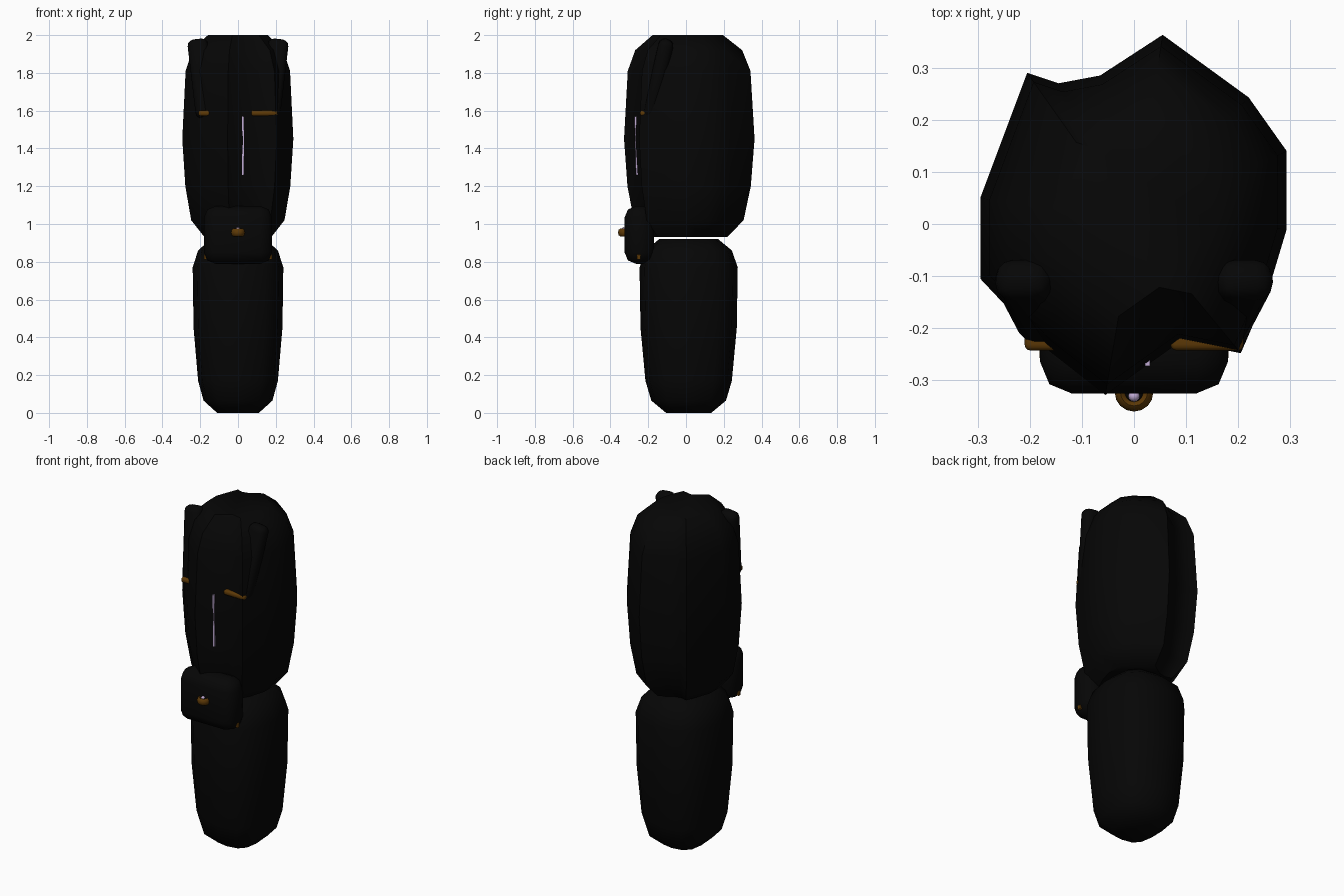
import bpy, bmesh, math
from mathutils import Vector

cube = bpy.data.objects.get("Cube")
if cube:
    bpy.data.objects.remove(cube, do_unlink=True)


def material(name, color):
    m = bpy.data.materials.new(name)
    m.use_nodes = True
    m.diffuse_color = (*color, 1)
    m.node_tree.nodes["Principled BSDF"].inputs["Base Color"].default_value = (*color, 1)
    return m


BLACK = material("soft black", (0.0018, 0.0018, 0.0018))
BRASS = material("dark brass", (0.11, 0.041, 0.002))
LILAC = material("pale lilac", (0.55, 0.42, 0.68))


def finish(name, bm, mat, angle=50):
    bmesh.ops.recalc_face_normals(bm, faces=bm.faces)
    mesh = bpy.data.meshes.new(name)
    bm.to_mesh(mesh)
    bm.free()
    mesh.materials.append(mat)
    ob = bpy.data.objects.new(name, mesh)
    bpy.context.collection.objects.link(ob)
    bpy.ops.object.select_all(action='DESELECT')
    ob.select_set(True)
    bpy.context.view_layer.objects.active = ob
    bpy.ops.object.shade_smooth_by_angle(angle=math.radians(angle))
    return ob


def loft(name, outline, profile, mat, center_y=0):
    """Stack scaled copies of an outline; profile holds (height, scale)."""
    bm = bmesh.new()
    rings = [[bm.verts.new((x * s, y * s + center_y, z)) for x, y in outline]
             for z, s in profile]
    n = len(outline)
    for a, b in zip(rings, rings[1:]):
        for i in range(n):
            j = (i + 1) % n
            bm.faces.new((a[i], a[j], b[j], b[i]))
    bm.faces.new(rings[0])
    bm.faces.new(rings[-1])
    return finish(name, bm, mat)


def rounded_box(name, center, size, radius, mat, segments=3):
    bm = bmesh.new()
    bmesh.ops.create_cube(bm, size=1)
    for v in bm.verts:
        v.co = Vector(v.co[i] * size[i] for i in range(3))
    if radius:
        bmesh.ops.bevel(bm, geom=bm.edges[:], offset=radius, segments=segments,
                        profile=0.5, affect='EDGES')
    ob = finish(name, bm, mat)
    ob.location = center
    return ob


# Irregular upper body
upper_outline = [(0.055, 0.363), (0.22, 0.243), (0.293, 0.14), (0.293, -0.01),
                 (0.26, -0.12), (0.205, -0.248), (0.09, -0.225), (-0.055, -0.328),
                 (-0.17, -0.238), (-0.295, -0.105), (-0.295, 0.05), (-0.205, 0.29),
                 (-0.145, 0.27), (-0.065, 0.285)]
upper_profile = [(0.93, 0.6), (1.02, 0.84), (1.2, 0.945), (1.45, 1), (1.81, 0.94),
                 (1.92, 0.82), (2.0, 0.54)]
loft("upper_body", upper_outline, upper_profile, BLACK)


# Tapered lower body with a squarish round section
def squarish(c):
    return math.copysign(abs(c) ** 0.76, c) if abs(c) > 1e-6 else 0


lower_outline = [(0.24 * squarish(math.sin(a)), 0.26 * squarish(math.cos(a)))
                 for a in (math.tau * i / 12 for i in range(12))]
lower_profile = [(0, 0.46), (0.065, 0.76), (0.17, 0.88), (0.45, 0.98), (0.77, 1),
                 (0.86, 0.88), (0.92, 0.6)]
loft("lower_body", lower_outline, lower_profile, BLACK, 0.014)

# Shoulder straps leaning in towards their buckles, and pouch side studs
for side, word in ((1, "left"), (-1, "right")):
    strap = rounded_box(f"{word}_strap", (side * 0.191, -0.147, 1.77), (0.11, 0.08, 0.43),
                        0.035, BLACK)
    lean = Vector((side * 0.045, 0.085, 0.38))
    strap.rotation_euler = (-math.atan2(lean.y, lean.z), math.atan2(lean.x, lean.z), 0)
    rounded_box(f"{word}_buckle", (side * 0.14, -0.221, 1.587), (0.14, 0.044, 0.03),
                0.012, BRASS)
    rounded_box(f"{word}_pouch_stud", (side * 0.173, -0.25, 0.825), (0.016, 0.02, 0.026),
                0.003, BRASS)

# Front fastening strip
strip = rounded_box("zip_strip", (0.026, -0.262, 1.415), (0.01, 0.014, 0.31), 0, LILAC)
strip.rotation_euler.x = 0.025

# Waist pouch
rounded_box("waist_pouch", (0, -0.247, 0.942), (0.36, 0.156, 0.305), 0.06, BLACK, 2)

# Pouch clasp: a brass ring with a dark cup and a pale bead
bm = bmesh.new()
seg, tube = 16, 8
grid = [[bm.verts.new(((0.026 + 0.011 * math.cos(t)) * math.cos(a),
                       (0.026 + 0.011 * math.cos(t)) * math.sin(a),
                       0.02 * math.sin(t)))
         for t in (math.tau * j / tube for j in range(tube))]
        for a in (math.tau * i / seg for i in range(seg))]
for i in range(seg):
    for j in range(tube):
        k, m = (i + 1) % seg, (j + 1) % tube
        bm.faces.new((grid[i][j], grid[k][j], grid[k][m], grid[i][m]))
finish("clasp_ring", bm, BRASS).location = (0, -0.323, 0.955)


def ball(name, center, radius, mat):
    b = bmesh.new()
    bmesh.ops.create_uvsphere(b, u_segments=12, v_segments=8, radius=radius)
    finish(name, b, mat).location = center


ball("clasp_cup", (0, -0.326, 0.955), 0.021, BLACK)
ball("clasp_bead", (0, -0.33, 0.972), 0.011, LILAC)
